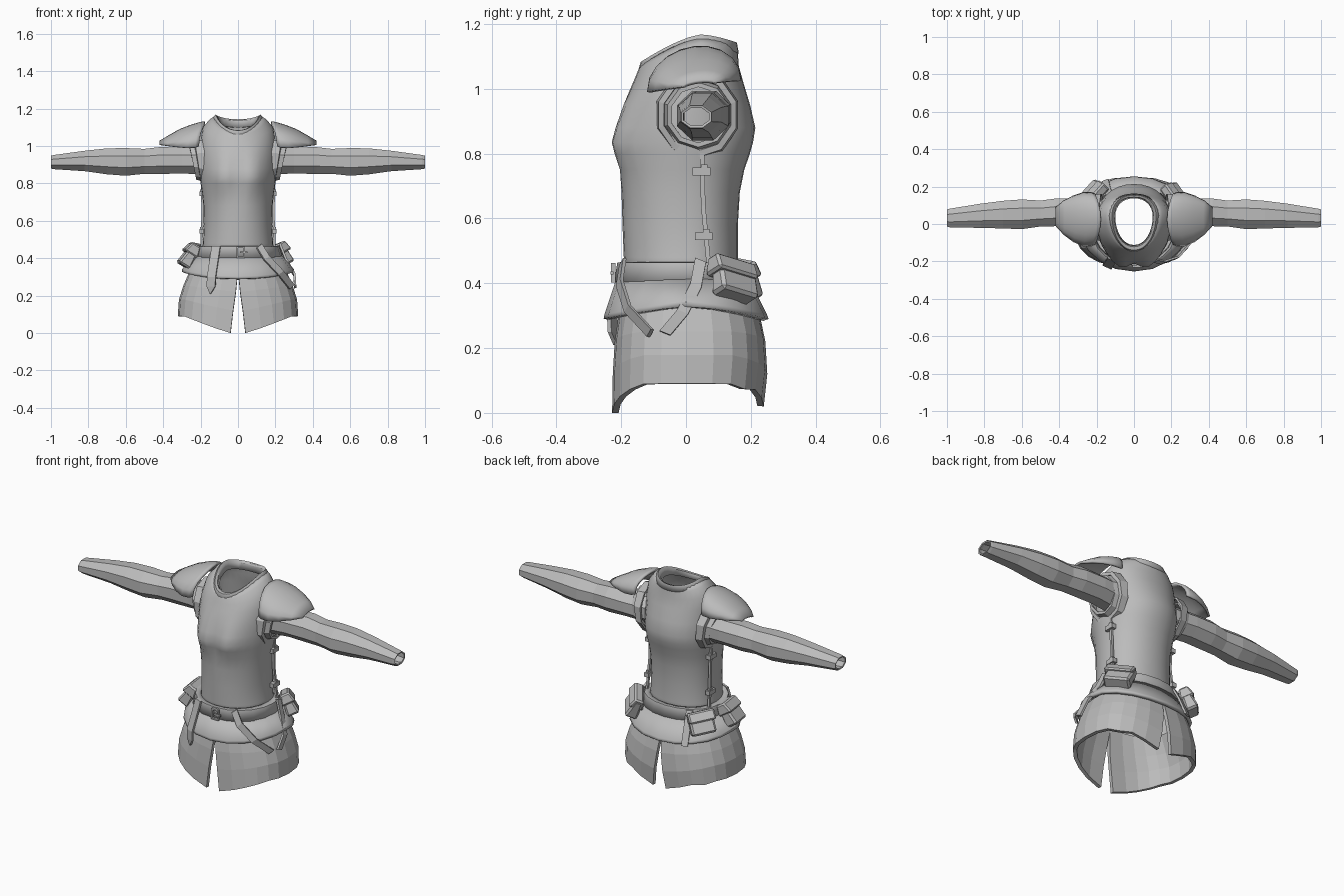
import bpy
import bmesh
from math import sin, cos, pi, radians, copysign, exp
from mathutils import Vector, Matrix

if "Cube" in bpy.data.objects:
    bpy.data.objects.remove(bpy.data.objects["Cube"])

grey = bpy.data.materials.new("plain_grey")
grey.use_nodes = True
grey.diffuse_color = (0.5, 0.5, 0.5, 1)
grey.node_tree.nodes["Principled BSDF"].inputs["Base Color"].default_value = (0.5, 0.5, 0.5, 1)


def finish(name, bm, smooth=None, thick=0, mirror=False):
    mesh = bpy.data.meshes.new(name)
    bm.to_mesh(mesh)
    bm.free()
    mesh.materials.append(grey)
    if smooth:
        mesh.shade_smooth()
        mesh.set_sharp_from_angle(angle=radians(smooth))
    ob = bpy.data.objects.new(name, mesh)
    bpy.context.collection.objects.link(ob)
    if thick:
        mod = ob.modifiers.new("thickness", "SOLIDIFY")
        mod.thickness = thick
        mod.offset = -1
    if mirror:
        ob.modifiers.new("mirror", "MIRROR")
    return ob


def loft(name, rings, closed=True, caps=False, **kw):
    """Skin a list of equal-length point rows."""
    bm = bmesh.new()
    rows = [[bm.verts.new(p) for p in ring] for ring in rings]
    n = len(rows[0])
    for a, b in zip(rows, rows[1:]):
        for i in range(n if closed else n - 1):
            j = (i + 1) % n
            bm.faces.new((a[i], a[j], b[j], b[i]))
    if caps:
        bm.faces.new(rows[0][::-1])
        bm.faces.new(rows[-1])
        bmesh.ops.recalc_face_normals(bm, faces=bm.faces[:])
    return finish(name, bm, **kw)


def spow(v, e):
    return copysign(abs(v) ** e, v)


def body_ring(hx, front, back, height, n=32, cy=0.0, lobe=0.0, point=1.0):
    """Oval row round the body; angle 0 is the front centre."""
    row = []
    for i in range(n):
        t = 2 * pi * i / n
        x = hx * spow(sin(t), 0.95)
        if cos(t) > 0:
            bust = lobe * cos(t) * exp(-((abs(x) - 0.085) / 0.09) ** 2)
            y = cy - (front + cy) * cos(t) ** point - bust
        else:
            y = cy + (back - cy) * abs(cos(t)) ** 0.9
        row.append((x, y, height(t)))
    return row


def flat(z):
    return lambda t: z


def neck_z(front, side, back):
    return lambda t: side + ((front if cos(t) > 0 else back) - side) * abs(cos(t)) ** 1.4


def arm_ring(x, cy, cz, ry, rz, n=8, lean=0):
    """Oval row round the arm; lean pushes the top outwards."""
    return [(x + lean * sin(t), cy + ry * cos(t), cz + rz * sin(t))
            for t in (2 * pi * (i + 0.5) / n for i in range(n))]


def box(name, loc, size, rot=(0, 0, 0), taper=1.0, bevel=0, mirror=False):
    """Box turned by rot degrees; taper scales the depth of its top."""
    bm = bmesh.new()
    bmesh.ops.create_cube(bm, size=1)
    for v in bm.verts:
        if v.co.z > 0:
            v.co.y *= taper
        v.co = Vector(a * b for a, b in zip(v.co, size))
    if bevel:
        bmesh.ops.bevel(bm, geom=bm.edges[:], offset=bevel, segments=1, affect='EDGES')
    for axis, angle in zip("XYZ", rot):
        bm.transform(Matrix.Rotation(radians(angle), 4, axis))
    bm.transform(Matrix.Translation(loc))
    return finish(name, bm, mirror=mirror)


def strap(name, path, across, out, width, thick=0.012, point=False, **kw):
    """Flat strip along a path, with an optional pointed end."""
    w, o = Vector(across).normalized() * width / 2, Vector(out).normalized() * thick
    rings = []
    for i, p in enumerate(path):
        k = 0.1 if point and i == len(path) - 1 else 1
        p = Vector(p)
        rings.append([p - w * k, p + w * k, p + w * k + o, p - w * k + o])
    return loft(name, rings, caps=True, **kw)


# Breastplate: waist, bust, shoulders, then the sloping neck
torso = [(0.20, 0.19, 0.165, 0.41, 0), (0.187, 0.192, 0.16, 0.48, 0), (0.183, 0.196, 0.16, 0.58, 0),
         (0.185, 0.199, 0.166, 0.68, 0), (0.192, 0.192, 0.18, 0.75, 0.02), (0.2, 0.186, 0.197, 0.80, 0.048),
         (0.204, 0.187, 0.207, 0.835, 0.058), (0.206, 0.185, 0.214, 0.88, 0.045),
         (0.205, 0.182, 0.198, 0.95, 0.018)]
rings = [body_ring(hx, f, b, flat(z), lobe=lobe) for hx, f, b, z, lobe in torso]
rings += [body_ring(0.202, 0.172, 0.177, neck_z(1.0, 1.03, 1.02), cy=0.02),
          body_ring(0.187, 0.157, 0.163, neck_z(1.035, 1.1, 1.07), cy=0.035),
          body_ring(0.152, 0.147, 0.16, neck_z(1.06, 1.142, 1.11), cy=0.045),
          body_ring(0.12, 0.138, 0.155, neck_z(1.078, 1.163, 1.14), cy=0.045)]
loft("breastplate", rings, smooth=50, thick=0.012)

# Collar band with an inner lip
loft("collar", [body_ring(0.14, 0.151, 0.163, neck_z(1.045, 1.148, 1.11), cy=0.045),
                body_ring(0.118, 0.14, 0.157, neck_z(1.083, 1.168, 1.143), cy=0.045),
                body_ring(0.107, 0.122, 0.145, neck_z(1.085, 1.155, 1.135), cy=0.04),
                body_ring(0.1, 0.112, 0.137, neck_z(1.06, 1.12, 1.1), cy=0.04)], smooth=40, thick=0.008)

# Armhole rims
loft("armhole_rim", [arm_ring(0.175, 0.035, 0.92, 0.132, 0.138, 10, 0.01),
                     arm_ring(0.215, 0.035, 0.92, 0.126, 0.132, 10, 0.02),
                     arm_ring(0.218, 0.035, 0.92, 0.108, 0.112, 10, 0.02)], thick=0.01, mirror=True)
loft("armhole_lip", [arm_ring(0.19, 0.038, 0.92, 0.112, 0.115, 10, 0.02),
                     arm_ring(0.243, 0.038, 0.92, 0.1, 0.1, 10, 0.02),
                     arm_ring(0.243, 0.038, 0.92, 0.086, 0.086, 10, 0.02)], thick=0.01, mirror=True)

# Sleeves: faceted tubes narrowing to an open cuff
sleeve = [(0.17, 0.05, 0.92, 0.085, 0.08), (0.3, 0.06, 0.923, 0.083, 0.075),
          (0.42, 0.062, 0.922, 0.08, 0.078), (0.5, 0.056, 0.918, 0.075, 0.072),
          (0.6, 0.052, 0.915, 0.086, 0.08), (0.7, 0.05, 0.918, 0.08, 0.075),
          (0.82, 0.044, 0.92, 0.07, 0.059), (0.985, 0.032, 0.914, 0.054, 0.041),
          (1.0, 0.032, 0.914, 0.05, 0.037)]
loft("sleeve", [arm_ring(*s) for s in sleeve], thick=0.008, mirror=True)

# Shoulder guards: arched plates, higher at the back, that narrow outwards
guard = [(0.178, 0.025, 0.138, 1.015, 0.117), (0.2, 0.025, 0.145, 1.01, 0.118),
         (0.25, 0.025, 0.145, 1.008, 0.105), (0.31, 0.028, 0.125, 1.01, 0.08),
         (0.37, 0.034, 0.092, 1.012, 0.044), (0.42, 0.04, 0.05, 1.013, 0.014)]
loft("shoulder_guard", [[(x + 0.03 * cos(pi * i / 10) ** 2 * (0.42 - x) / 0.24, cy + ry * cos(pi * i / 10),
                          z + 0.12 * ry * cos(pi * i / 10) + rz * sin(pi * i / 10) ** 0.9)
                         for i in range(11)] for x, cy, ry, z, rz in guard],
     closed=False, smooth=40, thick=0.012, mirror=True)

# Side seams with their two clasps
strap("side_seam", [(0.187, 0.05, 0.8), (0.183, 0.053, 0.64), (0.19, 0.07, 0.46)],
      (0, 1, 0), (1, 0, 0), 0.014, mirror=True)
for z, y in ((0.745, 0.048), (0.545, 0.055)):
    box("side_clasp", (0.193, y, z), (0.026, 0.055, 0.024), mirror=True)
    box("clasp_pin", (0.195, y + 0.008, z + 0.016), (0.016, 0.02, 0.012), mirror=True)

# Belt and flared hip plate
loft("belt", [body_ring(0.238, 0.222, 0.2, flat(0.405), 20), body_ring(0.222, 0.212, 0.185, flat(0.464), 20),
              body_ring(0.19, 0.19, 0.165, flat(0.466), 20)], smooth=30, thick=0.01)


def hem(side, drop):
    return lambda t: side - drop * abs(cos(t)) ** 1.5


loft("hip_plate", [body_ring(0.3, 0.254, 0.255, hem(0.328, 0.038), 20, point=1.1),
                   body_ring(0.298, 0.252, 0.25, hem(0.343, 0.04), 20, point=1.1),
                   body_ring(0.234, 0.215, 0.195, flat(0.415), 20)], smooth=30, thick=0.018)

# Skirt: two halves with a slit front and back
skirt = [(0.322, 0.228, 0.24, 0.0, 0.04), (0.316, 0.226, 0.251, 0.12, 0.026),
         (0.293, 0.22, 0.245, 0.22, 0.012), (0.255, 0.203, 0.22, 0.34, 0.0)]
rows = []
for hx, f, b, z, slit in skirt:
    row = []
    for i in range(13):
        t = pi * i / 12
        lift = min(1, 1.15 * sin(t)) * 0.09 * (1 - z / 0.34)
        row.append((slit + (hx - slit) * sin(t) ** 0.9, -(f if cos(t) > 0 else b) * spow(cos(t), 0.8),
                    z + lift + (0.02 if t > 2.6 and z == 0 else 0)))
    rows.append(row)
loft("skirt_half", rows, closed=False, thick=0.02, mirror=True)

# Buckle: a frame and a tongue
for dx in (-0.018, 0.018):
    box("buckle_side", (0.015 + dx, -0.225, 0.432), (0.008, 0.014, 0.06))
for dz in (-0.026, 0.026):
    box("buckle_bar", (0.015, -0.225, 0.432 + dz), (0.044, 0.014, 0.008))
box("buckle_tongue", (0.03, -0.228, 0.432), (0.04, 0.01, 0.01))

# Hanging belt end and sling straps
strap("belt_end", [(-0.115, -0.182, 0.466), (-0.125, -0.197, 0.40), (-0.14, -0.222, 0.30),
                   (-0.142, -0.22, 0.25), (-0.146, -0.212, 0.21)],
      (1, -0.45, 0), (-0.3, -1, 0), 0.05, point=True)
strap("front_sling", [(0.11, -0.19, 0.465), (0.15, -0.2, 0.40), (0.225, -0.175, 0.32), (0.285, -0.105, 0.245)],
      (1, 0.5, 0.9), (0.6, -1, 0.2), 0.036)
strap("side_sling", [(0.218, 0.045, 0.47), (0.25, 0.03, 0.39), (0.296, -0.01, 0.31), (0.3, -0.065, 0.245)],
      (0, 1, -0.4), (1, 0, 0.2), 0.036)


# Belt pouches: a body and an overhanging flap
def pouch(name, x, y, z, turn, size, lean, roll):
    sx, sy, sz = size
    out = Matrix.Rotation(radians(turn), 3, 'Z') @ Vector((0, 1, 0))
    centre = Vector((x, y, z))
    tilt = (lean, roll, turn)
    box(name + "_body", centre, (sx, sy, sz), tilt, 0.6, 0.01)
    box(name + "_flap", centre - out * sz * 0.3 * sin(radians(lean)) + Vector((0, 0, sz * 0.3)),
        (sx + 0.012, sy + 0.012, sz * 0.5), tilt, 0.6, 0.008)


pouch("left_back_pouch", 0.218, 0.15, 0.41, -55, (0.14, 0.07, 0.115), 24, -14)
pouch("right_back_pouch", -0.215, 0.165, 0.41, 48, (0.13, 0.07, 0.115), 24, 8)
pouch("right_hip_pouch", -0.262, -0.035, 0.41, 98, (0.12, 0.075, 0.12), 32, 0)
strap("back_tab", [(-0.13, 0.15, 0.46), (-0.14, 0.185, 0.39), (-0.15, 0.225, 0.29)],
      (1, 0.4, 0), (-0.4, 1, 0), 0.035)
